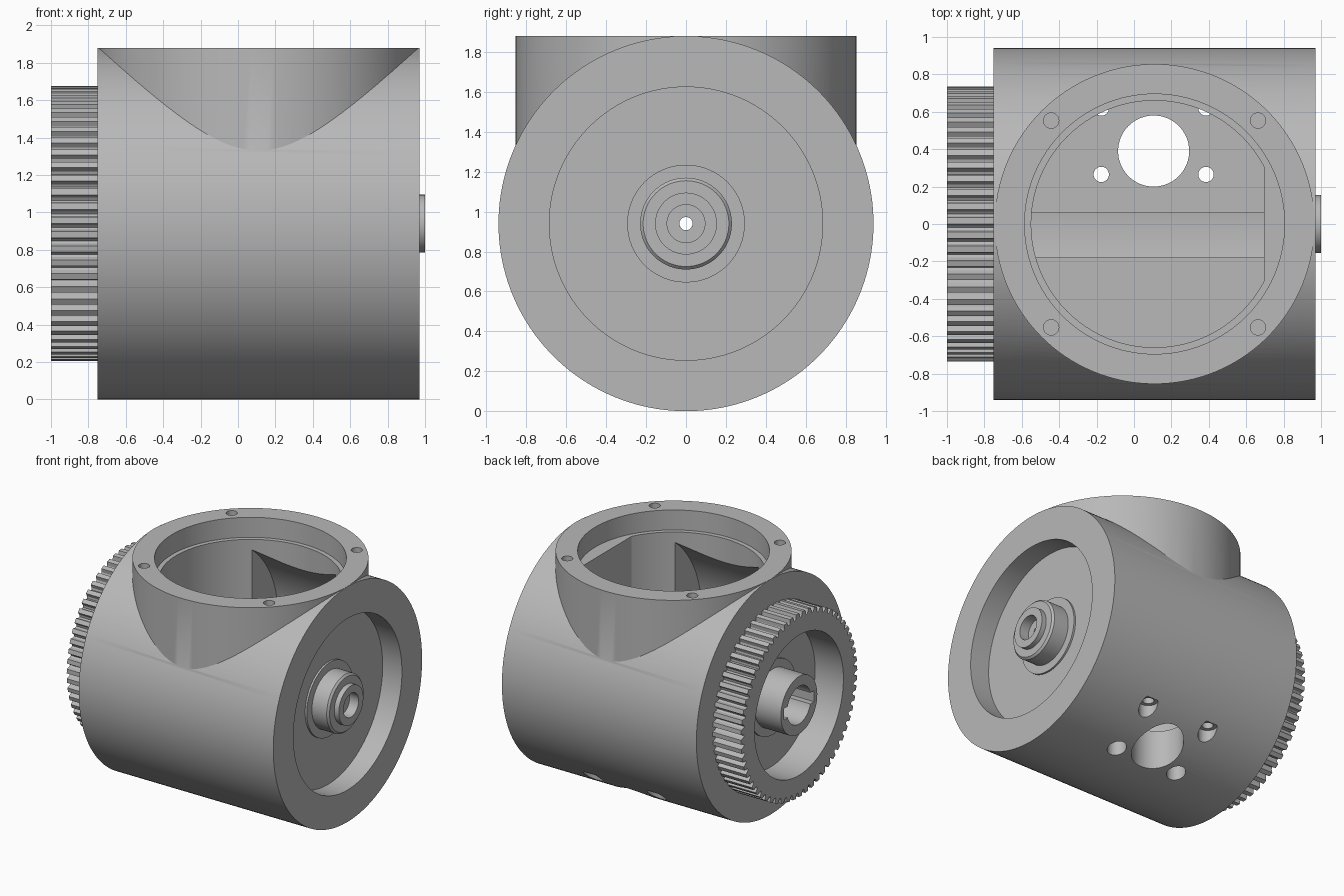
import bpy, bmesh, math
from mathutils import Matrix

cube = bpy.data.objects.get("Cube")
if cube:
    bpy.data.objects.remove(cube, do_unlink=True)

AXIS_Z = 0.94      # height of the horizontal axis
CX = 0.11          # x of the vertical neck axis
TOP = 1.88
FLOOR = 0.34

grey = bpy.data.materials.new("machined_grey")
grey.use_nodes = True
COLOUR = (0.48, 0.48, 0.48, 1)
grey.diffuse_color = COLOUR
grey.node_tree.nodes["Principled BSDF"].inputs["Base Color"].default_value = COLOUR


def finish(name, bm):
    bmesh.ops.recalc_face_normals(bm, faces=bm.faces)
    me = bpy.data.meshes.new(name)
    bm.to_mesh(me)
    bm.free()
    me.materials.append(grey)
    ob = bpy.data.objects.new(name, me)
    bpy.context.collection.objects.link(ob)
    return ob


def cyl_z(name, r, x, y, z0, z1, n=96):
    bm = bmesh.new()
    bmesh.ops.create_cone(bm, cap_ends=True, segments=n, radius1=r, radius2=r,
                          depth=z1 - z0, matrix=Matrix.Translation((x, y, (z0 + z1) / 2)))
    return finish(name, bm)


def cyl_x(name, r, x0, x1, n=128):
    bm = bmesh.new()
    m = Matrix.Translation(((x0 + x1) / 2, 0, AXIS_Z)) @ Matrix.Rotation(math.pi / 2, 4, 'Y')
    bmesh.ops.create_cone(bm, cap_ends=True, segments=n, radius1=r, radius2=r,
                          depth=x1 - x0, matrix=m)
    return finish(name, bm)


def box(name, lo, hi):
    bm = bmesh.new()
    size = [b - a for a, b in zip(lo, hi)]
    mid = [(a + b) / 2 for a, b in zip(lo, hi)]
    bmesh.ops.create_cube(bm, size=1, matrix=Matrix.Translation(mid) @ Matrix.Diagonal((*size, 1)))
    return finish(name, bm)


def combine(ob, other, op):
    """Apply a boolean and discard the second object."""
    mod = ob.modifiers.new("cut", 'BOOLEAN')
    mod.operation, mod.object, mod.solver = op, other, 'EXACT'
    dg = bpy.context.evaluated_depsgraph_get()
    me = bpy.data.meshes.new_from_object(ob.evaluated_get(dg))
    ob.modifiers.clear()
    ob.data = me
    bpy.data.objects.remove(other, do_unlink=True)
    return ob


def cut(ob, other):
    return combine(ob, other, 'DIFFERENCE')


def lathe_x(name, profile, n=64):
    """Closed (x, radius) profile turned about the horizontal axis."""
    bm = bmesh.new()
    rings = []
    for i in range(n):
        a = math.tau * i / n
        rings.append([bm.verts.new((x, r * math.sin(a), AXIS_Z + r * math.cos(a)))
                      for x, r in profile])
    k = len(profile)
    for i in range(n):
        p, q = rings[i], rings[(i + 1) % n]
        for j in range(k):
            bm.faces.new((p[j], p[(j + 1) % k], q[(j + 1) % k], q[j]))
    return finish(name, bm)


# Housing: horizontal drum joined to a vertical neck
housing = cyl_x("housing", 0.94, -0.75, 0.97, 160)
combine(housing, cyl_z("neck", 0.855, CX, 0, 0.9, TOP, 128), 'UNION')

# Neck counterbore and main chamber with its flat right wall
cut(housing, cyl_z("counterbore", 0.695, CX, 0, 1.72, 2.0))
chamber = cyl_z("chamber", 0.66, CX, 0, FLOOR, 1.75)
combine(chamber, box("chamber_limit", (-1, -1, 0), (0.695, 1, 3)), 'INTERSECT')
cut(housing, chamber)

# Round side pockets that widen the chamber front and back
pocket = cyl_x("pocket", 0.885, CX - 0.37, CX + 0.37)
combine(pocket, box("pocket_limit", (-1, -1, FLOOR), (1, 1, 1.7)), 'INTERSECT')
cut(housing, pocket)

# Shallow curved channel along the floor
channel = cyl_x("channel", 0.885, -0.55, 0.695)
combine(channel, box("channel_limit", (-1, -0.18, 0), (1, 0.06, FLOOR + 0.02)), 'INTERSECT')
cut(housing, channel)

# Floor opening with four counterbored screw holes
cut(housing, cyl_z("floor_opening", 0.19, CX - 0.005, 0.39, -0.1, 0.6, 64))
for sx in (-1, 1):
    for y in (0.265, 0.62):
        x = CX - 0.005 + sx * 0.28
        cut(housing, cyl_z("screw_hole", 0.041, x, y, -0.1, 0.6, 32))
        cut(housing, cyl_z("screw_head", 0.07, x, y, -0.1, 0.28, 32))

# Blind holes in the neck rim
for sx in (-1, 1):
    for sy in (-1, 1):
        cut(housing, cyl_z("rim_hole", 0.041, CX + sx * 0.553, sy * 0.553, 1.68, 2.0, 32))

# Recess in the right end and the thin axle bore
cut(housing, cyl_x("end_recess", 0.685, 0.80, 1.1))
cut(housing, cyl_x("axle_bore", 0.033, -1.2, 1.2, 32))

# Stepped hub in the recess
right_hub = lathe_x("right_hub", [
    (0.75, 0.033), (0.75, 0.295), (0.815, 0.295), (0.815, 0.23), (0.945, 0.23),
    (0.96, 0.215), (0.96, 0.155), (1.0, 0.155), (1.0, 0.095), (0.92, 0.095), (0.92, 0.033)])

# Toothed ring on the left end
TEETH = 60
bm = bmesh.new()
outline = []
for t in range(TEETH):
    for frac, r in ((0.0, 0.735), (0.45, 0.735), (0.56, 0.705), (0.725, 0.694), (0.89, 0.705)):
        a = math.tau * (t + frac) / TEETH
        outline.append(bm.verts.new((-1.0, r * math.sin(a), AXIS_Z + r * math.cos(a))))
face = bm.faces.new(outline)
ext = bmesh.ops.extrude_face_region(bm, geom=[face])
bmesh.ops.translate(bm, vec=(0.26, 0, 0),
                    verts=[v for v in ext["geom"] if isinstance(v, bmesh.types.BMVert)])
tooth_ring = finish("tooth_ring", bm)
cut(tooth_ring, cyl_x("ring_bore", 0.56, -1.2, -0.6))

# Keyed hub inside the toothed ring
left_hub = lathe_x("left_hub", [
    (-0.70, 0.033), (-0.70, 0.295), (-0.77, 0.295), (-0.77, 0.23), (-1.0, 0.23),
    (-1.0, 0.15), (-0.80, 0.15), (-0.80, 0.033)])
cut(left_hub, box("keyway", (-1.1, -0.19, AXIS_Z - 0.045), (-0.80, 0.19, AXIS_Z + 0.045)))

# Smooth shading with crisp edges
bpy.ops.object.select_all(action='DESELECT')
for ob in (housing, right_hub, tooth_ring, left_hub):
    ob.select_set(True)
    bpy.context.view_layer.objects.active = ob
bpy.ops.object.shade_smooth_by_angle(angle=math.radians(25))
